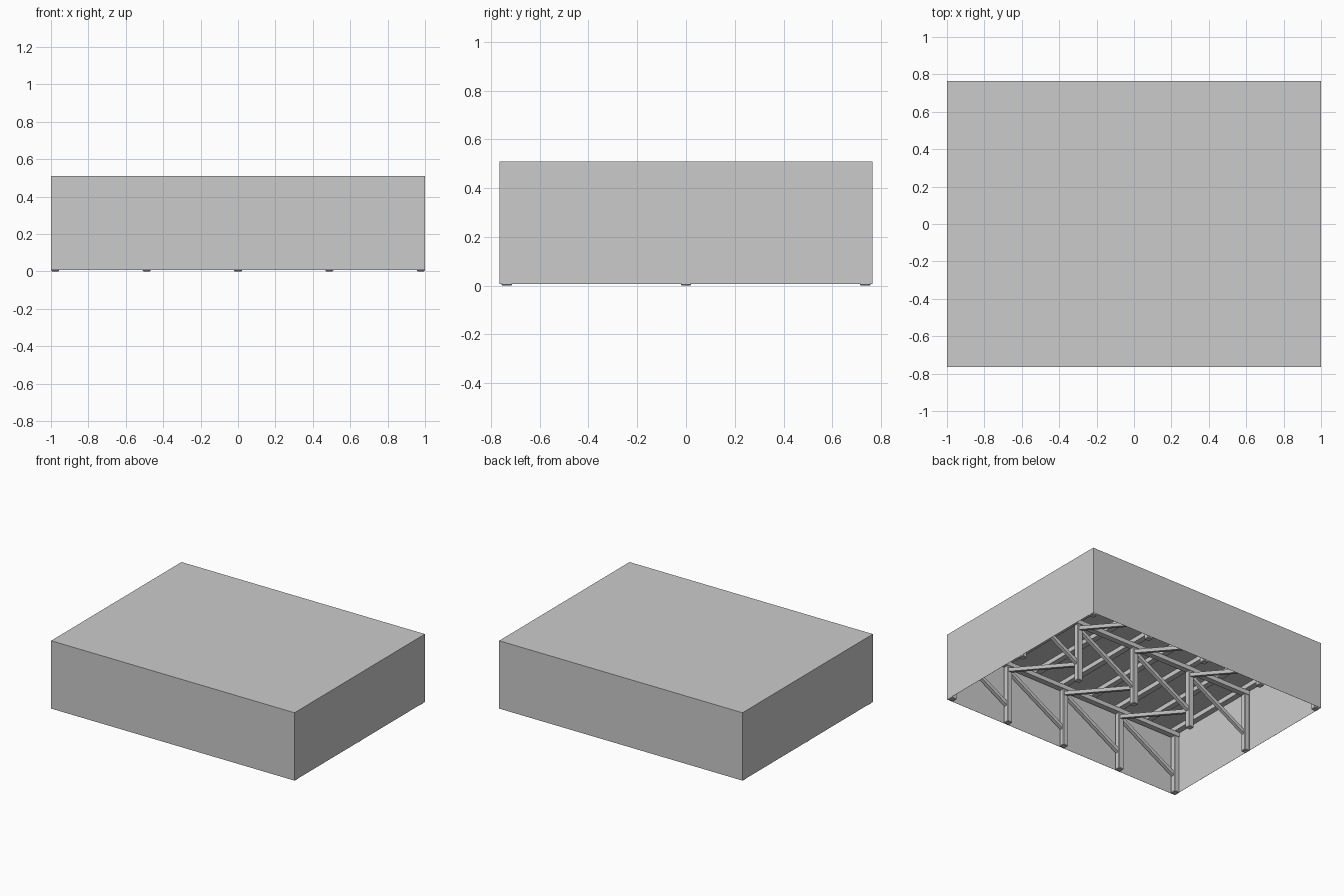
import bpy, bmesh
from mathutils import Vector, Matrix

if "Cube" in bpy.data.objects:
    bpy.data.objects.remove(bpy.data.objects["Cube"])

LX, LY = 1.0, 0.765            # half length, half depth
LEG_X = [-0.978, -0.489, 0.0, 0.489, 0.978]
LEG_Y = [-0.735, 0.0, 0.735]
LEG_W, LEG_TOP = 0.042, 0.435


def finish(name, bm):
    me = bpy.data.meshes.new(name)
    bm.to_mesh(me)
    bm.free()
    ob = bpy.data.objects.new(name, me)
    bpy.context.collection.objects.link(ob)
    return ob


def box(name, lo, hi, bevel=0.0):
    lo, hi = Vector(lo), Vector(hi)
    bm = bmesh.new()
    bmesh.ops.create_cube(bm, size=1, matrix=Matrix.Translation((lo + hi) / 2)
                          @ Matrix.Diagonal((*(hi - lo), 1)))
    if bevel:
        bmesh.ops.bevel(bm, geom=bm.edges[:], offset=bevel, segments=1, affect='EDGES')
    return finish(name, bm)


def bar(name, a, b, w):
    """Square bar running from a to b."""
    a, b = Vector(a), Vector(b)
    d = b - a
    rot = d.to_track_quat('Y', 'Z').to_matrix().to_4x4()
    bm = bmesh.new()
    bmesh.ops.create_cube(bm, size=1, matrix=Matrix.Translation((a + b) / 2) @ rot
                          @ Matrix.Diagonal((w, d.length, w, 1)))
    return finish(name, bm)


# deck panel
box("deck", (-LX, -LY, 0.5), (LX, LY, 0.51))

# thin skirt panels round all four sides
T = 0.001
for s, side in ((-1, "a"), (1, "b")):
    x0, x1 = sorted((s * LX, s * (LX - T)))
    y0, y1 = sorted((s * LY, s * (LY - T)))
    box("end_skirt_" + side, (x0, -LY, 0.006), (x1, LY, 0.502))
    box("long_skirt_" + side, (-LX, y0, 0.006), (LX, y1, 0.502))

# legs
h = LEG_W / 2
for x in LEG_X:
    for y in LEG_Y:
        box("leg", (x - h, y - h, 0), (x + h, y + h, LEG_TOP), 0.004)

# long beams resting on the legs
for y in LEG_Y:
    box("long_beam", (-LX + T, y - h, LEG_TOP), (LX - T, y + h, 0.467))

# cross joists under the deck
for i in range(9):
    x = LEG_X[0] + i * (LEG_X[-1] - LEG_X[0]) / 8
    box("joist", (x - h, -LY + T, 0.467), (x + h, LY - T, 0.5))

# diagonal braces along each row of legs
LOW, HIGH, BW = 0.13, 0.41, 0.026
for y in LEG_Y:
    for xa, xb in zip(LEG_X, LEG_X[1:]):
        bar("row_brace", (xa, y, LOW), (xb, y, HIGH), BW)

# diagonal braces between rows
for x in LEG_X[1:-1]:
    for ya, yb in zip(LEG_Y, LEG_Y[1:]):
        bar("cross_brace", (x, ya, HIGH), (x, yb, LOW), BW)
